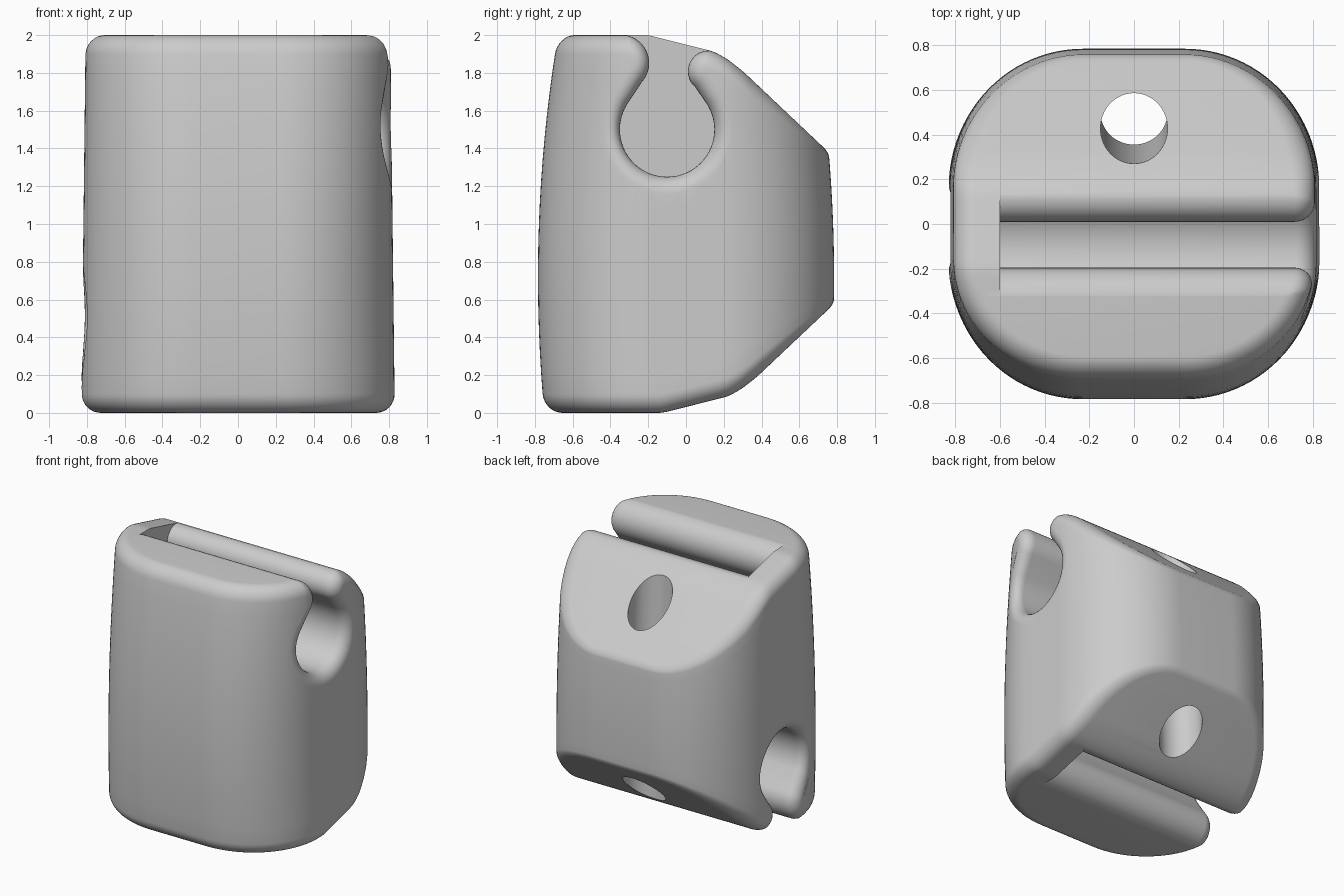
import bpy, bmesh, math

cube = bpy.data.objects.get("Cube")
if cube:
    bpy.data.objects.remove(cube)

CX, CY, RAD = 0.23, 0.18, 0.6      # corner centres and corner radius of the block
SHIFT = 0.075                      # lower half sits slightly further back
ROOF = [(-1, 2), (-0.2, 2), (0.15, 1.912), (0.22, 1.872), (0.3, 1.81), (0.75, 1.385), (1, 1.15)]

grey = bpy.data.materials.new("plain grey")
grey.use_nodes = True
grey.diffuse_color = (0.6, 0.6, 0.6, 1)
grey.node_tree.nodes["Principled BSDF"].inputs["Base Color"].default_value = (0.6, 0.6, 0.6, 1)


def roof(y):
    for (y0, z0), (y1, z1) in zip(ROOF, ROOF[1:]):
        if y <= y1:
            return z0 + (z1 - z0) * (y - y0) / (y1 - y0)
    return ROOF[-1][1]


def floor(y):
    return 2 - roof(y - SHIFT)


def scale_x(z):
    return 1 - 0.014 * z


def scale_y(z):
    return 1.005 - 0.083 * (z - 0.72) ** 2


def half_width(y, z):
    over = max(0, abs(y) / scale_y(z) - CY)
    return (CX + math.sqrt(max(0, RAD ** 2 - over ** 2))) * scale_x(z)


def make_object(name, bm):
    bmesh.ops.recalc_face_normals(bm, faces=bm.faces[:])
    mesh = bpy.data.meshes.new(name)
    bm.to_mesh(mesh)
    bm.free()
    mesh.materials.append(grey)
    obj = bpy.data.objects.new(name, mesh)
    bpy.context.collection.objects.link(obj)
    return obj


def loft(bm, rings):
    loops = [[bm.verts.new(p) for p in ring] for ring in rings]
    n = len(loops[0])
    for a, b in zip(loops, loops[1:]):
        for i in range(n):
            bm.faces.new((a[i], a[(i + 1) % n], b[(i + 1) % n], b[i]))
    return loops


# Block: barrel-shaped rounded section between the sloped floor and roof
def outline():
    """Right half of the section, front to back: centre and outward direction."""
    n = 24
    pts = [(-CY, -90 + 90 * i / n) for i in range(n + 1)]
    pts += [(-CY + 2 * CY * i / 10, 0) for i in range(1, 10)]
    pts += [(CY, 90 * i / n) for i in range(n + 1)]
    return [(cy, math.radians(a)) for cy, a in pts]


def block_ring(kind, t):
    half = []
    for cy, a in outline():
        y_wall = cy + RAD * math.sin(a)
        fade = min(1, max(0, (y_wall - 0.4) / 0.38))
        r = 0.1 - 0.075 * fade
        turn = t * math.pi / 2
        inset = 0 if kind == "wall" else r * (1 - math.cos(turn))
        drop = r * (1 - math.sin(turn))
        x, y0 = CX + (RAD - inset) * math.cos(a), cy + (RAD - inset) * math.sin(a)
        y = y0
        for _ in range(4):
            if kind == "top":
                z = roof(y) - drop
            elif kind == "bottom":
                z = floor(y) + drop
            else:
                low, high = floor(y) + r, roof(y) - r
                z = low + (high - low) * t
            y = y0 * scale_y(z)
        half.append((x * scale_x(z), y, z))
    return half + [(-x, y, z) for x, y, z in reversed(half)]


levels = [("bottom", 1 - i / 8) for i in range(8)]
levels += [("wall", i / 16) for i in range(17)]
levels += [("top", (i + 1) / 8) for i in range(8)]
bm = bmesh.new()
loops = loft(bm, [block_ring(*lv) for lv in levels])
for cap in (loops[0], loops[-1]):
    for i in range(len(cap) // 2 - 1):
        bm.faces.new((cap[i], cap[i + 1], cap[-2 - i], cap[-1 - i]))
block = make_object("block", bm)


# Keyhole slots: round channel with rounded lips and a flared open end
def arc(cy, cz, r, a0, a1, n):
    angles = [math.radians(a0 + (a1 - a0) * i / n) for i in range(n + 1)]
    return [(cy + r * math.cos(a), cz + r * math.sin(a)) for a in angles]


def keyhole(d):
    pts = arc(-0.345, 1.852, 0.15 - d, 90, -42, 16)
    pts += arc(-0.1, 1.5, 0.25 + d, 148, 392, 40)
    pts += arc(0.12, 1.808, 0.11 - d, 230, 75, 16)
    return pts + [(pts[-1][0], 2.3), (pts[0][0], 2.3)]


def slot_cutter(name, lower):
    flare = 0.09

    def place(x, y, z):
        return (-x, y + SHIFT, 2 - z) if lower else (x, y, z)

    rings = [[place(-0.6, y, z) for y, z in keyhole(0)]]
    for k in range(9):
        a = k / 8 * math.pi / 2
        ring = []
        for y, z in keyhole(flare * (1 - math.cos(a))):
            _, wy, wz = place(0, y, z)
            x = half_width(wy, min(2, max(0, wz))) - flare * (1 - math.sin(a))
            ring.append(place(x, y, z))
        rings.append(ring)
    rings.append([place(1.2, y, z) for y, z in keyhole(flare)])
    bm = bmesh.new()
    loops = loft(bm, rings)
    bm.faces.new(loops[0])
    bm.faces.new(loops[-1])
    return make_object(name, bm)


cutters = [slot_cutter("upper_slot_cutter", False), slot_cutter("lower_slot_cutter", True)]

# Slightly tilted bore through both slopes
bm = bmesh.new()
bmesh.ops.create_cone(bm, cap_ends=True, segments=64, radius1=0.15, radius2=0.15, depth=3)
bore = make_object("bore_cutter", bm)
bore.location = (0, 0.463, 1)
bore.rotation_euler = (0.0515, 0, 0)
cutters.append(bore)

bpy.ops.object.select_all(action="DESELECT")
bpy.context.view_layer.objects.active = block
block.select_set(True)
for cutter in cutters:
    cutter.hide_render = True
    mod = block.modifiers.new(cutter.name, "BOOLEAN")
    mod.operation, mod.solver, mod.object = "DIFFERENCE", "EXACT", cutter
    bpy.ops.object.modifier_apply(modifier=mod.name)
for cutter in cutters:
    bpy.data.objects.remove(cutter)
bpy.ops.object.shade_smooth_by_angle(angle=math.radians(32))
